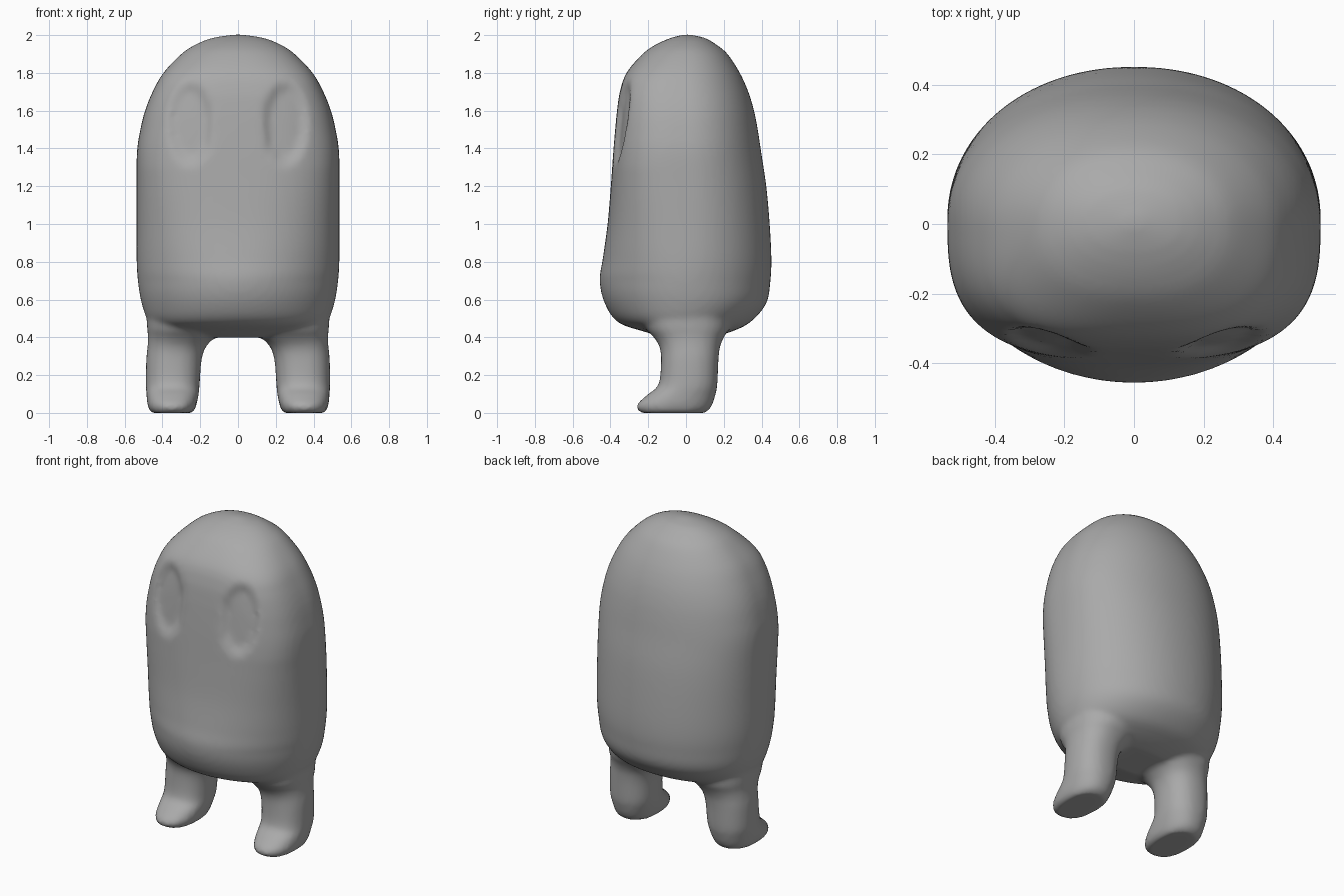
import bpy, bmesh, math

if "Cube" in bpy.data.objects:
    bpy.data.objects.remove(bpy.data.objects["Cube"], do_unlink=True)

grey = bpy.data.materials.new("mid grey")
grey.use_nodes = True
grey.diffuse_color = (0.4, 0.4, 0.4, 1)
bsdf = grey.node_tree.nodes["Principled BSDF"]
bsdf.inputs["Base Color"].default_value = grey.diffuse_color
bsdf.inputs["Roughness"].default_value = 0.8


def spline(rows, steps):
    """Catmull-Rom resampling of profile rows."""
    out = []
    for i in range(len(rows) - 1):
        a, b, c, d = (rows[max(0, min(len(rows) - 1, i + k))] for k in (-1, 0, 1, 2))
        for s in range(steps):
            t = s / steps
            out.append([0.5 * (2 * q + (r - p) * t + (2 * p - 5 * q + 4 * r - u) * t * t
                               + (3 * q - p - 3 * r + u) * t ** 3)
                        for p, q, r, u in zip(a, b, c, d)])
    return out + [list(rows[-1])]


def loft(bm, rows, power_front, power_back, segments=96):
    """Closed skin through rings given as z, x min, x max, y front, y back."""
    rings = []
    for z, x0, x1, yf, yb in rows:
        cx, rx, cy = (x0 + x1) / 2, (x1 - x0) / 2, (yf + yb) / 2 * 0.9
        ring = []
        for i in range(segments):
            a = math.tau * i / segments
            c, s = math.cos(a), math.sin(a)
            n = power_front(z) if s < 0 else power_back
            x = math.copysign(abs(c) ** (2 / n), c) * rx
            y = abs(s) ** (2 / n) * ((yf if s < 0 else yb) - cy)
            ring.append(bm.verts.new((cx + x, cy + y, z)))
        rings.append(ring)
    for low, high in zip(rings, rings[1:]):
        for i in range(segments):
            j = (i + 1) % segments
            bm.faces.new((low[i], low[j], high[j], high[i]))
    bm.faces.new(rings[0][::-1])
    bm.faces.new(rings[-1])


# Body profile: z, half width, front, back
body = [(0.40, 0.28, -0.12, 0.14), (0.43, 0.39, -0.22, 0.24), (0.48, 0.47, -0.36, 0.34),
        (0.58, 0.51, -0.43, 0.425), (0.70, 0.53, -0.457, 0.447), (0.82, 0.537, -0.44, 0.452),
        (1.0, 0.537, -0.415, 0.443), (1.2, 0.537, -0.398, 0.425), (1.38, 0.535, -0.385, 0.398),
        (1.5, 0.517, -0.375, 0.38), (1.6, 0.492, -0.365, 0.36), (1.7, 0.452, -0.35, 0.33),
        (1.8, 0.395, -0.315, 0.285), (1.9, 0.30, -0.23, 0.22), (1.95, 0.225, -0.16, 0.16),
        (1.985, 0.135, -0.08, 0.10), (2.003, 0.02, -0.01, 0.02)]
rows = [(z, -w, w, f, b) for z, w, f, b in spline(body, 6)]
bm = bmesh.new()
loft(bm, rows, lambda z: 2 + max(0, min(1, (z - 0.7) / 0.6)) * (1 if z < 1.75 else max(0.2, 1 - (z - 1.75) * 4)), 2.1)

# Shallow oval eye hollows
for v in bm.verts:
    if v.co.y < 0:
        r = math.hypot((abs(v.co.x) - 0.25) / 0.125, (v.co.z - 1.53) / 0.24)
        t = max(0, min(1, (1 - r) / 0.35))
        v.co.y += 0.028 * t * t * (3 - 2 * t)

# Legs with forward toes: z, inner, outer, front, back
leg = [(0.0, 0.24, 0.46, -0.24, 0.10), (0.02, 0.228, 0.472, -0.258, 0.125),
       (0.05, 0.218, 0.48, -0.255, 0.142), (0.10, 0.208, 0.485, -0.20, 0.157),
       (0.15, 0.203, 0.488, -0.145, 0.166), (0.28, 0.193, 0.486, -0.132, 0.172),
       (0.35, 0.17, 0.479, -0.14, 0.18), (0.40, 0.125, 0.476, -0.17, 0.20),
       (0.45, 0.09, 0.481, -0.21, 0.225), (0.55, 0.10, 0.485, -0.22, 0.22)]
for side in (1, -1):
    leg_rows = [(z, min(side * i, side * o), max(side * i, side * o), f, b)
                for z, i, o, f, b in spline(leg, 5)]
    loft(bm, leg_rows, lambda z: 2.3, 2.3, 48)

bmesh.ops.recalc_face_normals(bm, faces=bm.faces)
mesh = bpy.data.meshes.new("body_and_legs")
bm.to_mesh(mesh)
bm.free()
mesh.materials.append(grey)
figure = bpy.data.objects.new("body_and_legs", mesh)
bpy.context.collection.objects.link(figure)

# Fuse body and legs into one softly blended skin
fuse = figure.modifiers.new("fuse", 'REMESH')
fuse.mode = 'VOXEL'
fuse.voxel_size = 0.016
fuse.use_smooth_shade = True
soften = figure.modifiers.new("soften", 'SMOOTH')
soften.factor = 0.5
soften.iterations = 6

bpy.context.view_layer.objects.active = figure
figure.select_set(True)
for name in ("fuse", "soften"):
    bpy.ops.object.modifier_apply(modifier=name)
bpy.ops.object.shade_smooth_by_angle(angle=math.radians(50))
